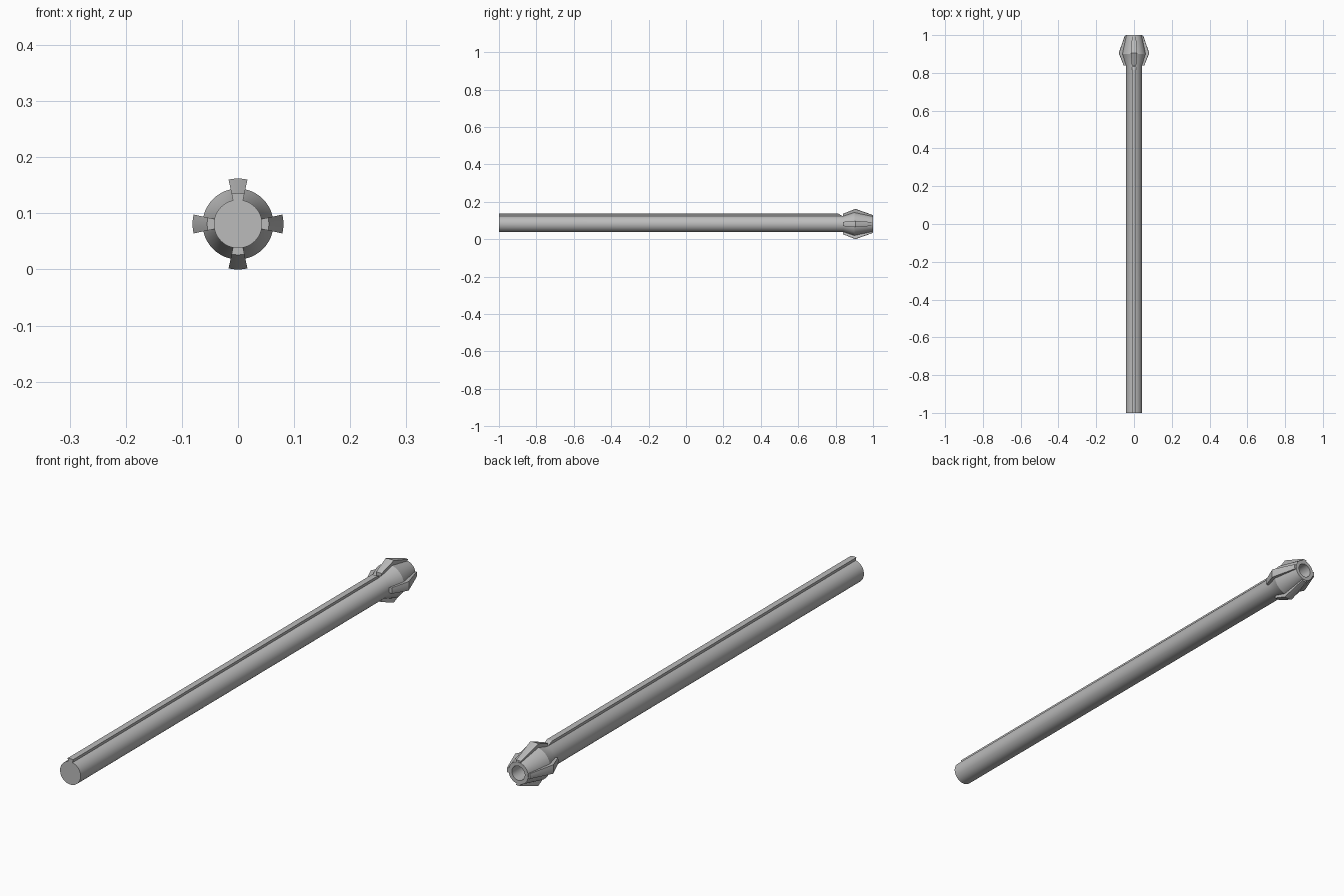
import bpy, bmesh, math

if "Cube" in bpy.data.objects:
    bpy.data.objects.remove(bpy.data.objects["Cube"])

CZ = 0.081      # axis height
SEG = 48        # sides of the round parts

grey = bpy.data.materials.new("plain_grey")
grey.diffuse_color = (0.5, 0.5, 0.5, 1)
grey.use_nodes = True
grey.node_tree.nodes["Principled BSDF"].inputs["Base Color"].default_value = grey.diffuse_color


def finish(name, bm):
    bmesh.ops.remove_doubles(bm, verts=bm.verts, dist=1e-5)
    bmesh.ops.recalc_face_normals(bm, faces=bm.faces)
    me = bpy.data.meshes.new(name)
    bm.to_mesh(me)
    bm.free()
    me.materials.append(grey)
    ob = bpy.data.objects.new(name, me)
    bpy.context.collection.objects.link(ob)
    bpy.context.view_layer.objects.active = ob
    ob.select_set(True)
    bpy.ops.object.shade_smooth_by_angle(angle=math.radians(25))
    ob.select_set(False)
    return ob


def point(r, y, a):
    return (r * math.sin(a), y, CZ + r * math.cos(a))


def lathe(name, profile):
    """Revolve (radius, y) points around the long axis."""
    bm = bmesh.new()
    rings = [[bm.verts.new(point(r, y, 2 * math.pi * i / SEG)) for i in range(SEG)]
             if r > 0 else [bm.verts.new((0, y, CZ))] * SEG for r, y in profile]
    for a, b in zip(rings, rings[1:]):
        for i in range(SEG):
            j = (i + 1) % SEG
            bm.faces.new(list(dict.fromkeys((a[i], a[j], b[j], b[i]))))
    return finish(name, bm)


def wedge(name, profile, centre, half, steps=4):
    """Sweep a closed (radius, y) outline through a small angle."""
    bm = bmesh.new()
    sections = [[bm.verts.new(point(r, y, centre - half + 2 * half * k / steps))
                 for r, y in profile] for k in range(steps + 1)]
    n = len(profile)
    for a, b in zip(sections, sections[1:]):
        for i in range(n):
            j = (i + 1) % n
            bm.faces.new((a[i], a[j], b[j], b[i]))
    bm.faces.new(sections[0])
    bm.faces.new(sections[-1])
    return finish(name, bm)


# Shaft with flared head and round socket in its end
lathe("shaft_and_head", [(0, -1), (0.043, -1), (0.043, 0.84), (0.063, 0.9),
                         (0.041, 1), (0.027, 1), (0.027, 0.94), (0, 0.94)])

# Four fins around the head
fin = [(0.038, 0.84), (0.055, 0.84), (0.081, 0.905), (0.048, 0.999),
       (0.036, 0.999), (0.045, 0.9)]
for k in range(4):
    wedge(f"head_fin_{k + 1}", fin, k * math.pi / 2, math.radians(12))

# Rail along the top of the shaft
wedge("top_rail", [(0.036, -1), (0.055, -1), (0.055, 0.815), (0.043, 0.835), (0.036, 0.835)],
      0, math.radians(12))
